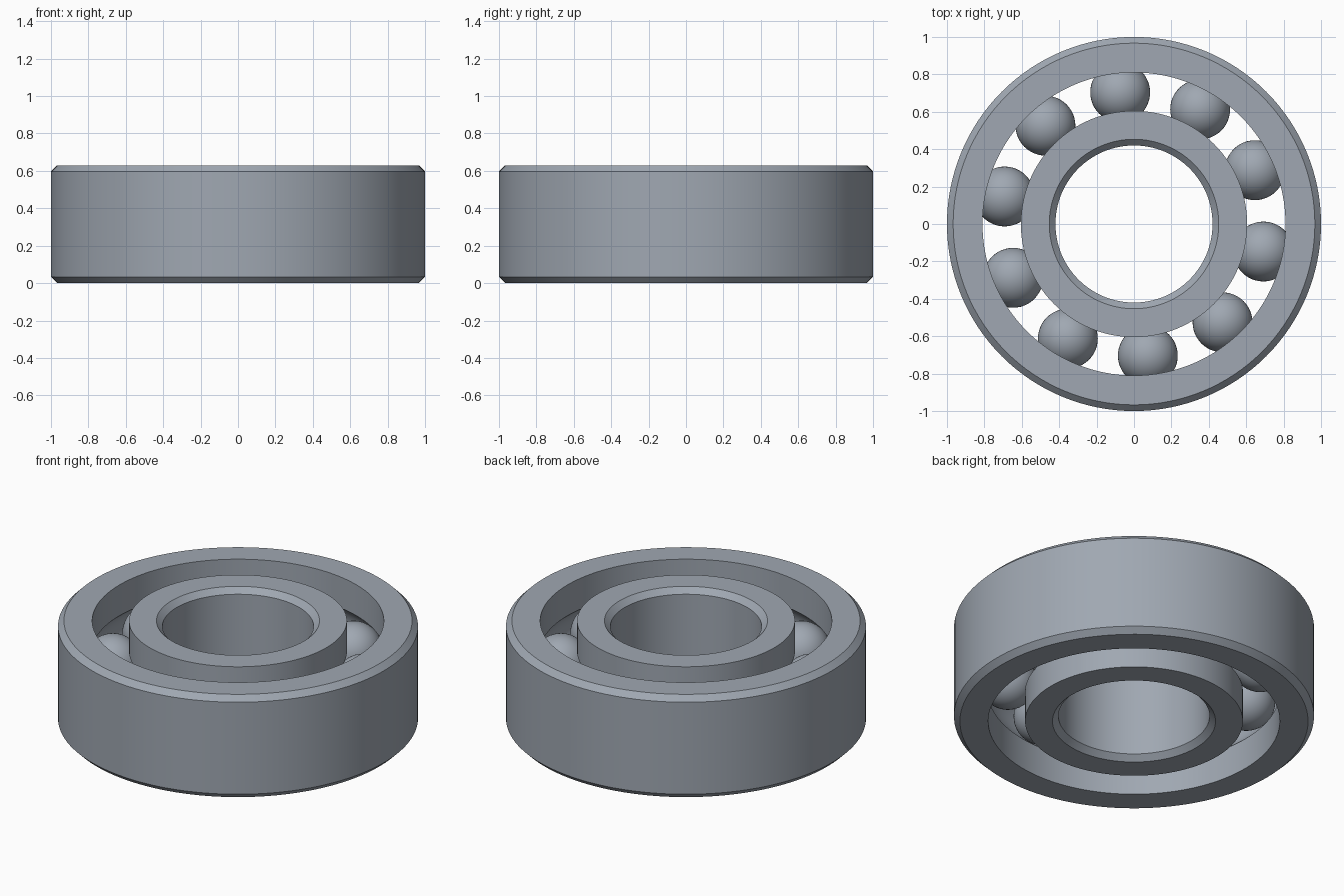
import bpy, bmesh
from math import pi, cos, sin, acos, radians

old = bpy.data.objects.get("Cube")
if old:
    bpy.data.objects.remove(old, do_unlink=True)

HEIGHT, CHAMFER = 0.63, 0.033
MID = HEIGHT / 2
BORE, INNER_LIP, OUTER_LIP, RIM = 0.42, 0.605, 0.81, 1.0
PITCH, BALL, GROOVE = 0.7075, 0.16, 0.162
BALLS, SEGMENTS = 10, 128

steel = bpy.data.materials.new("brushed steel")
steel.use_nodes = True
steel.diffuse_color = (0.35, 0.39, 0.445, 1)
steel.node_tree.nodes["Principled BSDF"].inputs["Base Color"].default_value = steel.diffuse_color


def finish(name, bm, angle):
    bmesh.ops.recalc_face_normals(bm, faces=bm.faces)
    mesh = bpy.data.meshes.new(name)
    bm.to_mesh(mesh)
    bm.free()
    mesh.materials.append(steel)
    obj = bpy.data.objects.new(name, mesh)
    bpy.context.collection.objects.link(obj)
    bpy.ops.object.select_all(action="DESELECT")
    obj.select_set(True)
    bpy.context.view_layer.objects.active = obj
    bpy.ops.object.shade_smooth_by_angle(angle=radians(angle))
    return obj


def race(name, plain, lip):
    """Ring with a chamfered plain wall and a ball groove cut in the lip wall."""
    side = 1 if lip > PITCH else -1
    inset = plain - side * CHAMFER
    profile = [(lip, 0), (inset, 0), (plain, CHAMFER),
               (plain, HEIGHT - CHAMFER), (inset, HEIGHT), (lip, HEIGHT)]
    # Groove arc, running from the upper edge to the lower edge
    half = acos(abs(lip - PITCH) / GROOVE)
    steps = 16
    for i in range(steps + 1):
        a = half * (1 - 2 * i / steps)
        profile.append((PITCH + side * GROOVE * cos(a), MID + GROOVE * sin(a)))

    bm = bmesh.new()
    rings = []
    for s in range(SEGMENTS):
        t = 2 * pi * s / SEGMENTS
        rings.append([bm.verts.new((r * cos(t), r * sin(t), z)) for r, z in profile])
    for s in range(SEGMENTS):
        a, b = rings[s], rings[(s + 1) % SEGMENTS]
        for i in range(len(profile)):
            j = (i + 1) % len(profile)
            bm.faces.new((a[i], b[i], b[j], a[j]))
    return finish(name, bm, 30)


# Races
race("outer_race", RIM, OUTER_LIP)
race("inner_race", BORE, INNER_LIP)

# Balls, sharing one mesh
bm = bmesh.new()
bmesh.ops.create_uvsphere(bm, u_segments=48, v_segments=24, radius=BALL)
first = finish("ball_1", bm, 60)
for i in range(BALLS):
    ball = first
    if i:
        ball = bpy.data.objects.new(f"ball_{i + 1}", first.data)
        bpy.context.collection.objects.link(ball)
    a = radians(24) + 2 * pi * i / BALLS
    ball.location = (PITCH * cos(a), PITCH * sin(a), MID)
